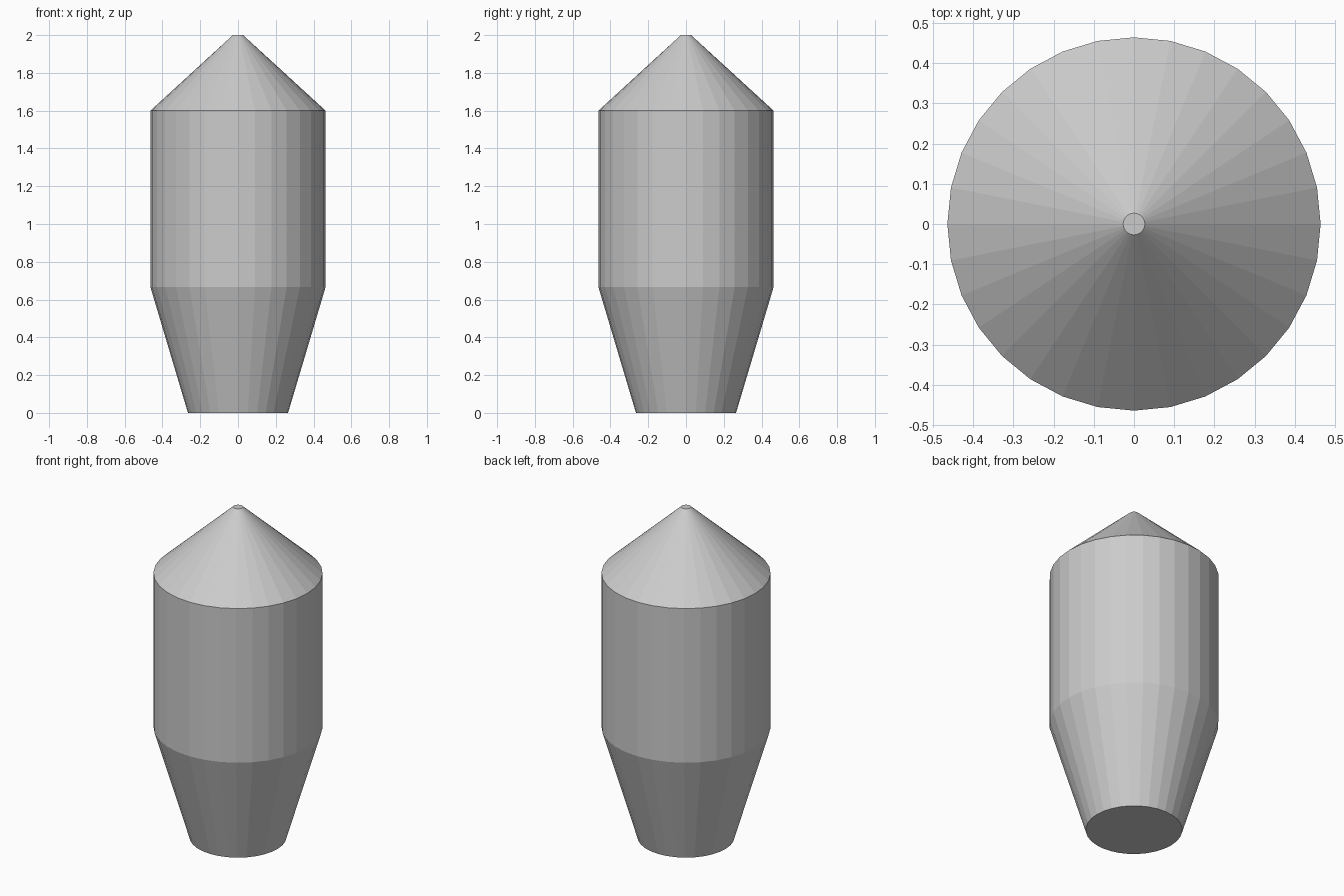
import bpy, bmesh, math

if "Cube" in bpy.data.objects:
    bpy.data.objects.remove(bpy.data.objects["Cube"])

SIDES = 32
# (radius, height) outline from base to blunt tip
PROFILE = [(0.265, 0.0), (0.464, 0.667), (0.464, 1.6), (0.027, 2.0)]

bm = bmesh.new()
rings = []
for radius, z in PROFILE:
    rings.append([bm.verts.new((radius * math.cos(2 * math.pi * i / SIDES),
                                radius * math.sin(2 * math.pi * i / SIDES), z))
                  for i in range(SIDES)])

# tapered base, straight middle and conical top
for lower, upper in zip(rings, rings[1:]):
    for i in range(SIDES):
        j = (i + 1) % SIDES
        bm.faces.new((lower[i], lower[j], upper[j], upper[i]))

# flat end caps
bm.faces.new(rings[0][::-1])
bm.faces.new(rings[-1])

mesh = bpy.data.meshes.new("pointed_body")
bm.to_mesh(mesh)
bm.free()
body = bpy.data.objects.new("pointed_body", mesh)
bpy.context.collection.objects.link(body)
